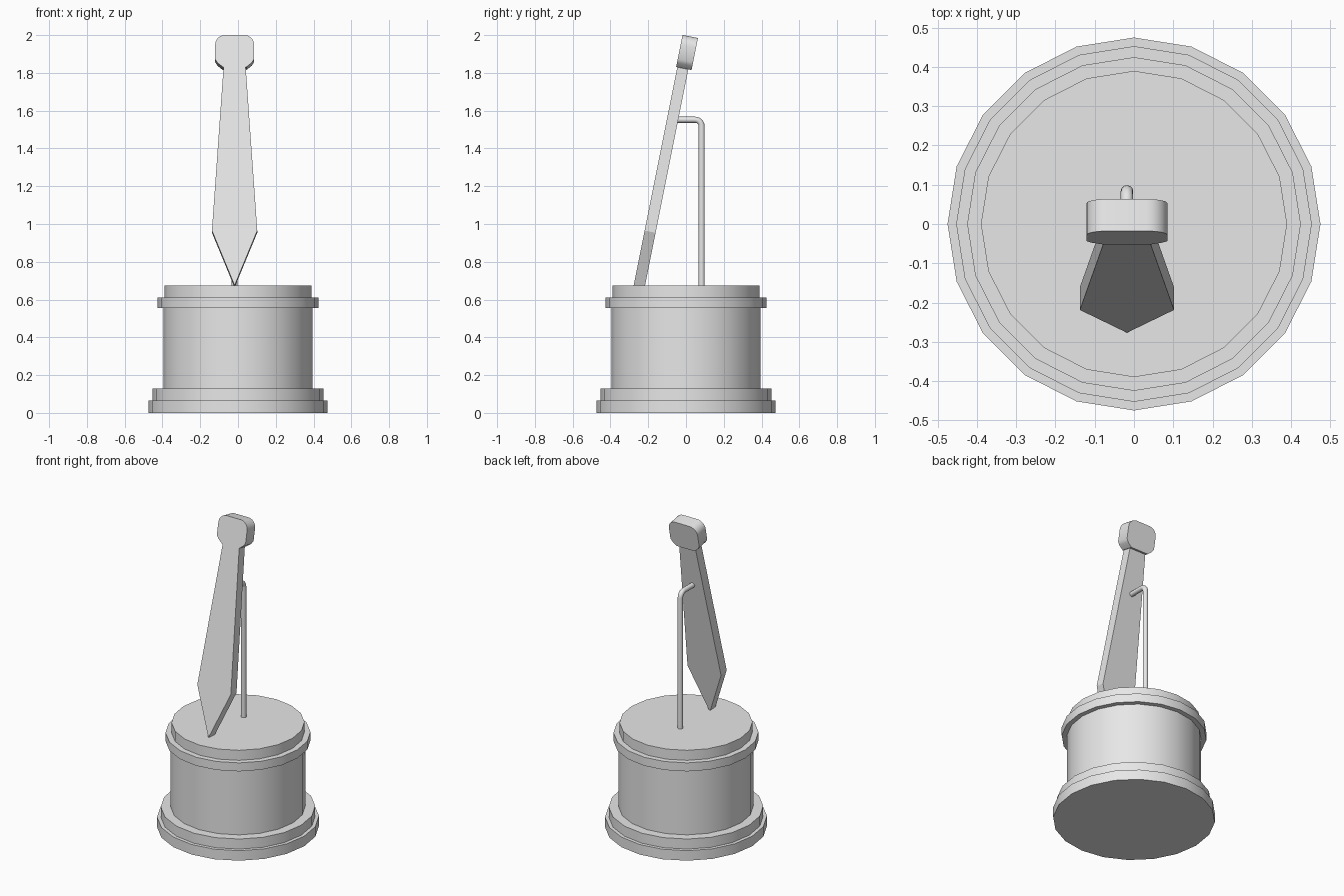
import bpy
import bmesh
import math
from mathutils import Vector

cube = bpy.data.objects.get("Cube")
if cube:
    bpy.data.objects.remove(cube, do_unlink=True)

# Single stone-grey material
grey = bpy.data.materials.new("light grey")
grey.use_nodes = True
colour = (0.8, 0.8, 0.8, 1)
grey.diffuse_color = colour
grey.node_tree.nodes["Principled BSDF"].inputs["Base Color"].default_value = colour

CENTRE_X = -0.018
LEAN = math.atan(0.2)
FOOT = (CENTRE_X, -0.277, 0.675)


def finish(name, bm, smooth=30):
    bmesh.ops.recalc_face_normals(bm, faces=bm.faces)
    mesh = bpy.data.meshes.new(name)
    bm.to_mesh(mesh)
    bm.free()
    mesh.materials.append(grey)
    obj = bpy.data.objects.new(name, mesh)
    bpy.context.collection.objects.link(obj)
    if smooth:
        bpy.ops.object.select_all(action="DESELECT")
        obj.select_set(True)
        bpy.context.view_layer.objects.active = obj
        bpy.ops.object.shade_smooth_by_angle(angle=math.radians(smooth))
    return obj


def disc(name, radius, bottom, top):
    """Twenty-sided drum section with a corner on each axis."""
    bm = bmesh.new()
    ring = [bm.verts.new((radius * math.cos(i * math.tau / 20),
                          radius * math.sin(i * math.tau / 20), bottom))
            for i in range(20)]
    face = bm.faces.new(ring)
    new = bmesh.ops.extrude_face_region(bm, geom=[face])["geom"]
    bmesh.ops.translate(bm, vec=(0, 0, top - bottom),
                        verts=[v for v in new if isinstance(v, bmesh.types.BMVert)])
    if face.is_valid is False or len(bm.faces) < 22:
        bm.faces.new(ring)
    return finish(name, bm)


def leaning_plate(name, half, front, back, smooth=0):
    """Mirrored outline of (half width, height) given thickness, then leaned back."""
    outline = half + [(-x, z) for x, z in reversed(half) if x > 0]
    bm = bmesh.new()
    a = [bm.verts.new((x, front, z)) for x, z in outline]
    b = [bm.verts.new((x, back, z)) for x, z in outline]
    bm.faces.new(a)
    bm.faces.new(b[::-1])
    for i in range(len(a)):
        j = (i + 1) % len(a)
        bm.faces.new((a[i], b[i], b[j], a[j]))
    obj = finish(name, bm, smooth)
    obj.location = FOOT
    obj.rotation_euler.x = -LEAN
    return obj


# Stepped round pedestal
disc("base_plinth", 0.475, 0, 0.065)
disc("base_step", 0.453, 0.065, 0.13)
disc("drum", 0.395, 0.13, 0.555)
disc("upper_band", 0.425, 0.555, 0.61)
disc("top_cap", 0.39, 0.61, 0.675)

# Leaning pointed blade and its rounded head
leaning_plate("blade", [(0, 0), (0.12, 0.296), (0.057, 1.2)], 0, 0.059)
corner = [(0.05 + 0.053 * math.cos(t), 1.298 + 0.053 * math.sin(t))
          for t in (i * math.pi / 12 for i in range(7))]
leaning_plate("head", [(0.062, 1.178), (0.09, 1.2), (0.103, 1.22)] + corner,
              -0.006, 0.077, 35)

# Bent support rod, swept as rings along its path
ROD, BEND, ROD_Y, ROD_Z = 0.016, 0.035, 0.083, 1.552
path = [(ROD_Y, 0.665, 0)]
for i in range(7):
    t = i * math.pi / 12
    path.append((ROD_Y - BEND + BEND * math.cos(t), ROD_Z - BEND + BEND * math.sin(t), t))
path.append((-0.045, ROD_Z, math.pi / 2))
bm = bmesh.new()
rings = []
for y, z, t in path:
    ring = []
    for i in range(12):
        u = i * math.tau / 12
        out = ROD * math.sin(u)
        ring.append(bm.verts.new(Vector((CENTRE_X + ROD * math.cos(u),
                                         y + out * math.cos(t),
                                         z + out * math.sin(t)))))
    rings.append(ring)
for low, high in zip(rings, rings[1:]):
    for i in range(12):
        j = (i + 1) % 12
        bm.faces.new((low[i], low[j], high[j], high[i]))
bm.faces.new(rings[0][::-1])
bm.faces.new(rings[-1])
finish("support_rod", bm, 40)
